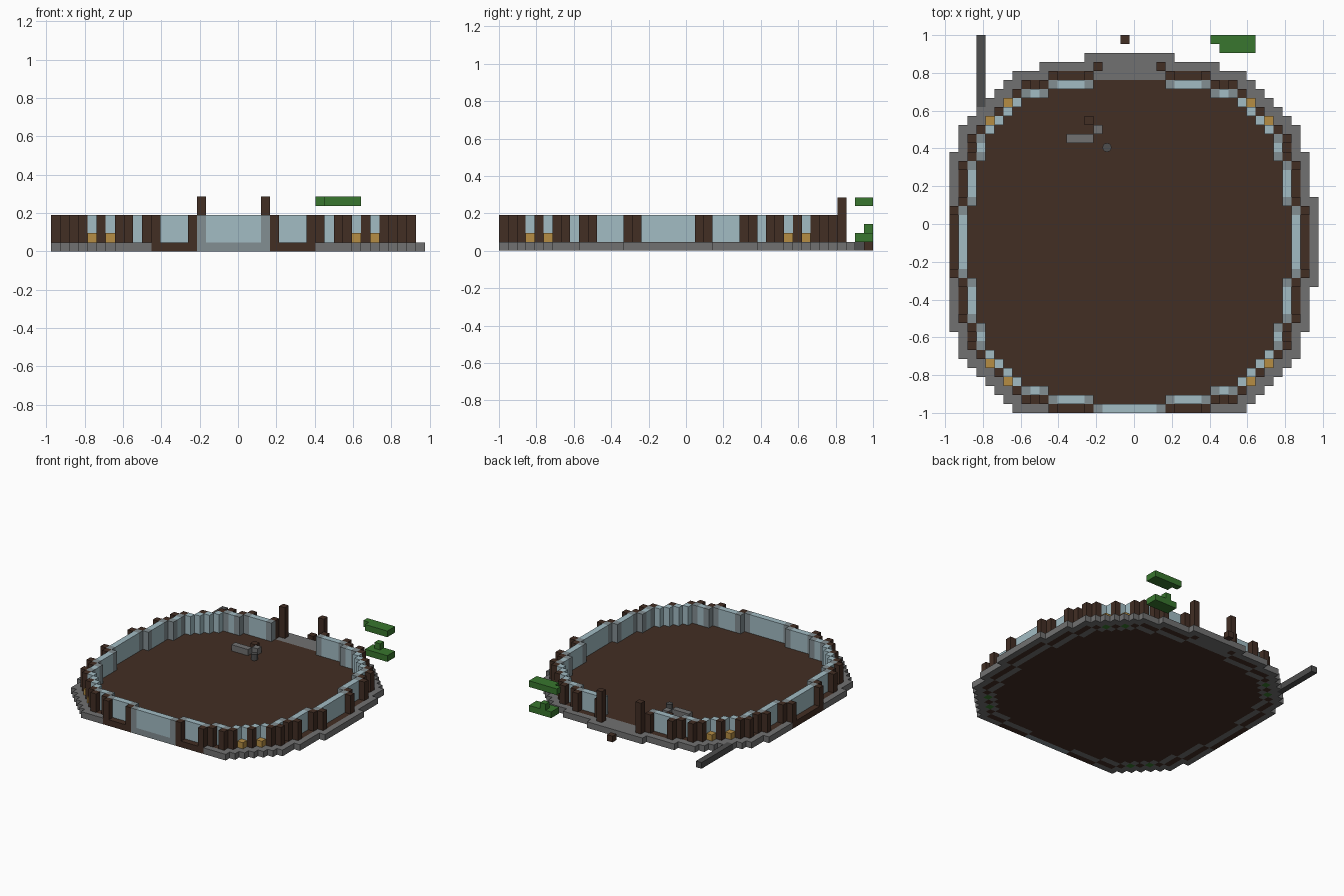
import bpy, bmesh
from mathutils import Vector

cube = bpy.data.objects.get("Cube")
if cube:
    bpy.data.objects.remove(cube)

U = 2 / 42                      # block size
ORIGIN = Vector((-20.5 * U, -1, 0))


def material(name, r, g, b):
    lin = [((c / 255 + 0.055) / 1.055) ** 2.4 for c in (r, g, b)] + [1]
    m = bpy.data.materials.new(name)
    m.use_nodes = True
    m.diffuse_color = lin
    m.node_tree.nodes["Principled BSDF"].inputs["Base Color"].default_value = lin
    return m


WOOD = material("dark wood", 66, 46, 36)
STONE = material("grey stone", 113, 113, 113)
GLASS = material("pale blue glass", 162, 188, 196)
EDGE = material("grey glass edge", 130, 142, 146)
LAMP = material("amber", 182, 141, 68)
LEAF = material("leaf green", 56, 118, 46)
IRON = material("dark grey metal", 78, 78, 78)


def finish(name, bm, mat):
    me = bpy.data.meshes.new(name)
    bm.to_mesh(me)
    bm.free()
    me.materials.append(mat)
    ob = bpy.data.objects.new(name, me)
    bpy.context.collection.objects.link(ob)
    return ob


def blocks(name, cells, mat):
    """Shell around a set of (i, j, k) blocks, without faces between neighbours."""
    cells = set(cells)
    bm = bmesh.new()
    verts = {}

    def vert(p):
        key = tuple(round(c) for c in p)
        if key not in verts:
            verts[key] = bm.verts.new(ORIGIN + Vector(key) * U)
        return verts[key]

    for cell in sorted(cells):
        for axis in range(3):
            for sign in (-1, 1):
                n = Vector((0, 0, 0))
                n[axis] = sign
                base = Vector(cell)
                if tuple(round(c) for c in base + n) in cells:
                    continue
                u, v = Vector((0, 0, 0)), Vector((0, 0, 0))
                u[(axis + 1) % 3] = v[(axis + 2) % 3] = 1
                if sign > 0:
                    base = base + n
                else:
                    u, v = v, u
                quad = [vert(p) for p in (base, base + u, base + u + v, base + v)]
                bm.faces.new(quad)
    return finish(name, bm, mat)


def box(i0, i1, j0, j1, k0, k1):
    return {(i, j, k) for i in range(i0, i1 + 1)
            for j in range(j0, j1 + 1) for k in range(k0, k1 + 1)}


def swap(cells):
    return set(cells) | {(b, a) for a, b in cells}


def mirror(cells, k0, k1):
    """Repeat quarter-plan cells in all four quarters, from layer k0 to k1."""
    return {(i, j, k) for a, b in cells for i in (20 + a, 19 - a)
            for j in (19 + b, 18 - b) for k in range(k0, k1 + 1)
            if i >= 0 and j >= 0}


# Quarter plan of the ring wall, measured outward from its centre
post = swap([(4, 18), (8, 18), (9, 17), (11, 17), (12, 16), (14, 14)]) | {(19, 3)}
sill = swap([(5, 18), (6, 18), (7, 18), (10, 17)]) | {(19, b) for b in range(3)}
pane = swap([(5, 17), (6, 17), (7, 17), (10, 16), (12, 15), (13, 14)])
pane |= {(18, b) for b in range(3)}
edge = swap([(4, 17), (8, 17), (9, 16), (11, 16)]) | {(18, 3)}
lamp = swap([(13, 15)])

# Floor: everything inside the glass line
floor = set()
for b in range(18):
    inner = min(a for a, row in pane | edge if row == b)
    floor |= {(a, b) for a in range(inner)}

# Stone border: one block around the wall, plus the rear doorstep
outer = post | sill | lamp
border = {(a + da, b + db) for a, b in outer
          for da in (-1, 0, 1) for db in (-1, 0, 1)} | pane | edge
border = {c for c in border if min(c) >= 0} - floor - outer
front_pane = box(16, 23, 0, 0, 0, 3)
stone = (mirror(border, 0, 0) | box(15, 24, 37, 39, 0, 0)) - front_pane
door_posts = box(16, 16, 38, 38, 0, 5) | box(23, 23, 38, 38, 0, 5)
stone -= door_posts | mirror(post, 0, 0)

blocks("floor", mirror(floor, 0, 0), WOOD)
blocks("stone_border", stone, STONE)
blocks("wall_posts", mirror(post, 0, 3), WOOD)
blocks("window_sills", mirror(sill, 0, 0), WOOD)
blocks("door_posts", door_posts, WOOD)

# Glazing
blocks("window_panes", mirror(pane, 1, 3), GLASS)
blocks("window_edges", mirror(edge, 1, 3), EDGE)
front_glass = box(17, 22, 0, 0, 1, 3)
blocks("front_window", front_glass, GLASS)
blocks("front_window_frame", front_pane - front_glass, EDGE)

# Lamps standing on green blocks
blocks("lamps", mirror(lamp, 1, 1), LAMP)
blocks("lamp_bases", mirror(lamp, 0, 0), LEAF)

# Loose foliage behind the ring
blocks("upper_foliage", box(29, 33, 41, 41, 5, 5) | box(30, 33, 40, 40, 5, 5), LEAF)
blocks("lower_foliage", box(30, 33, 40, 41, 1, 1) | {(31, 41, 2)}, LEAF)

# Rail and block lying outside
blocks("outer_rail", box(3, 3, 34, 41, 0, 0), IRON)
blocks("outer_block", {(19, 41, 0)}, WOOD)

# Small fittings over the floor
blocks("stone_bar", box(13, 15, 30, 30, 1, 1), STONE)
blocks("stone_knob", {(16, 31, 1)}, STONE)
blocks("wood_knob", {(15, 32, 1)}, WOOD)
bm = bmesh.new()
bmesh.ops.create_cone(bm, cap_ends=True, segments=12, radius1=U / 2, radius2=U / 2, depth=U)
bmesh.ops.translate(bm, verts=bm.verts, vec=ORIGIN + Vector((17.5, 29.5, 1.5)) * U)
finish("round_knob", bm, IRON)
